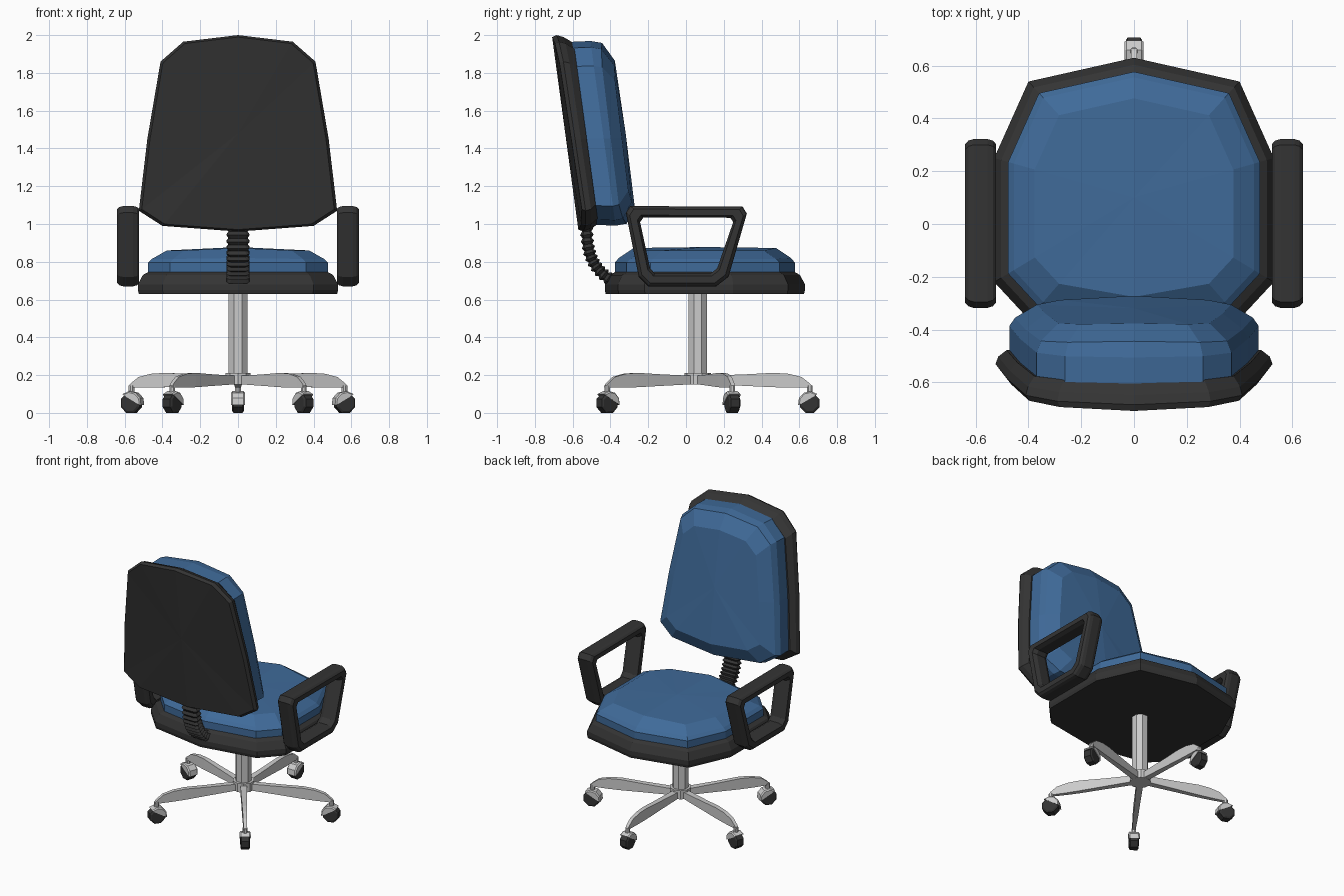
import bpy, bmesh
from math import sin, cos, pi, radians
from mathutils import Vector

if "Cube" in bpy.data.objects:
    bpy.data.objects.remove(bpy.data.objects["Cube"])


def material(name, rgb):
    m = bpy.data.materials.new(name)
    m.diffuse_color = (*rgb, 1)
    m.use_nodes = True
    m.node_tree.nodes["Principled BSDF"].inputs["Base Color"].default_value = m.diffuse_color
    return m


BLUE = material("blue_fabric", (0.05, 0.145, 0.32))
DARK = material("dark_plastic", (0.034, 0.034, 0.034))


def loft(name, rings, mat=None, closed=False, tip=None):
    """Skin a list of equal rings; cap the ends, or fan the last one to a tip."""
    bm = bmesh.new()
    vs = [[bm.verts.new(p) for p in ring] for ring in rings]
    n = len(vs[0])
    pairs = list(zip(vs, vs[1:])) + ([(vs[-1], vs[0])] if closed else [])
    for a, b in pairs:
        for i in range(n):
            j = (i + 1) % n
            bm.faces.new((a[i], a[j], b[j], b[i]))
    if not closed:
        bm.faces.new(vs[0])
        if tip:
            t = bm.verts.new(tip)
            for i in range(n):
                bm.faces.new((vs[-1][i], vs[-1][(i + 1) % n], t))
        else:
            bm.faces.new(vs[-1])
    bmesh.ops.recalc_face_normals(bm, faces=bm.faces)
    me = bpy.data.meshes.new(name)
    bm.to_mesh(me)
    bm.free()
    ob = bpy.data.objects.new(name, me)
    bpy.context.collection.objects.link(ob)
    if mat:
        me.materials.append(mat)
    return ob


def mirrored(half):
    return half + [(-x, y) for x, y in half[-2:0:-1]]


# Seat: dark pan and domed cushion share one outline
seat = mirrored([(0, .63), (.40, .54), (.53, .25), (.53, -.22), (.40, -.36), (0, -.43)])


def seat_ring(f, z, crown=0):
    return [(x * f, .1 + (y - .1) * f, z + (crown if x == 0 else 0)) for x, y in seat]


loft("seat_pan", [seat_ring(f, z) for f, z in
                  [(.99, .63), (1, .65), (1, .68), (.95, .73), (.89, .748)]], DARK)
loft("seat_cushion", [seat_ring(.9, .71), seat_ring(.9, .795), seat_ring(.86, .815, .005),
                      seat_ring(.71, .86, .013)], BLUE, tip=(0, .1, .878))

# Backrest: same idea, in a leaning plane
back = mirrored([(0, 2.0), (.29, 1.965), (.41, 1.86), (.48, 1.45), (.525, 1.07), (.40, .99), (0, .96)])


def lean(x, z, w):
    return (x, -.57 - .136 * (z - .97) + w, z)


def back_ring(fx, fz, w, bend):
    return [lean(x * fx, 1.48 + (z - 1.48) * fz, w + bend * x * x) for x, z in back]


loft("backrest_shell", [back_ring(.92, .92, .11, 0), back_ring(.98, .98, .06, .08),
                        back_ring(1, 1, .025, .1), back_ring(.97, .98, 0, .12)],
     DARK, tip=lean(0, 1.48, 0))
loft("backrest_cushion", [back_ring(.9, .93, .08, 0), back_ring(.9, .94, .2, 0),
                          back_ring(.86, .92, .26, -.1), back_ring(.70, .74, .315, -.08)],
     BLUE, tip=lean(0, 1.48, .32))

# Ribbed bellows joining seat and backrest
p0, p1, p2, p3 = (Vector((0, *p)) for p in [(-.525, 1.0), (-.53, .84), (-.49, .75), (-.37, .69)])
rings = []
N = 24
for i in range(N + 1):
    t = i / N
    u = 1 - t
    c = p0 * u**3 + p1 * 3 * u * u * t + p2 * 3 * u * t * t + p3 * t**3
    d = ((p1 - p0) * u * u + (p2 - p1) * 2 * u * t + (p3 - p2) * t * t).normalized()
    n = Vector((0, -d.z, d.y))
    hx, hn = (.062, .036) if i % 2 else (.05, .024)
    rings.append([c + Vector((a * hx, 0, 0)) + n * b * hn for a, b in
                  [(1, .6), (.75, 1), (-.75, 1), (-1, .6), (-1, -.6), (-.75, -1), (.75, -1), (1, -.6)]])
loft("backrest_bellows", rings, DARK)

# Loop armrests: outer and inner outlines with a chamfered section
outer = [(-.295, 1.095), (.30, 1.092), (.322, 1.055), (.225, .72),
         (.16, .67), (-.20, .67), (-.25, .72), (-.318, 1.06)]
inner = [(-.225, 1.035), (.235, 1.033), (.25, 1.01), (.165, .765),
         (.13, .738), (-.165, .738), (-.19, .765), (-.243, 1.01)]
section = [(0, .022), (.012, .007), (.032, 0), (.085, 0), (.105, .007), (.117, .022),
           (.117, .8), (.09, 1), (.027, 1), (0, .8)]
for side, s in (("left", -1), ("right", 1)):
    rings = []
    for (oy, oz), (iy, iz) in zip(outer, inner):
        ring = []
        for dx, k in section:
            k = k if k > .5 else k * 12
            ring.append((s * (.523 + dx), oy + (iy - oy) * k, oz + (iz - oz) * k))
        rings.append(ring)
    loft(side + "_armrest", rings, DARK, closed=True)

# Pedestal: gas column and hub
CY = .062


def cylinder(name, r, z0, z1, n=8, x=0, y=CY, mat=None):
    return loft(name, [[(x + r * cos(2 * pi * (i + .5) / n), y + r * sin(2 * pi * (i + .5) / n), z)
                        for i in range(n)] for z in (z0, z1)], mat)


cylinder("column", .054, .19, .64)
cylinder("hub", .07, .15, .212, 10)

# Five legs, each with a caster
R = .593
for k in range(5):
    a = radians(90 + 72 * k)
    d, n = Vector((cos(a), sin(a), 0)), Vector((-sin(a), cos(a), 0))

    def P(r, t, z):
        return Vector((0, CY, z)) + d * r + n * t

    loft(f"leg_{k + 1}", [[P(r, -h, z0), P(r, h, z0), P(r, h, z1), P(r, -h, z1)]
                          for r, h, z0, z1 in
                          [(.04, .022, .152, .196), (.25, .018, .143, .204), (.40, .016, .136, .212),
                           (.48, .014, .134, .207), (.55, .012, .134, .19), (.595, .011, .134, .155),
                           (.605, .01, .134, .142)]])
    c = P(R, 0, 0)
    cylinder(f"caster_stem_{k + 1}", .016, .09, .145, 8, c.x, c.y)

    def disc(radius, t, start, end, count, full):
        steps = count if full else count - 1
        return [P(R + radius * cos(radians(start + (end - start) * i / steps)), t,
                  .052 + radius * sin(radians(start + (end - start) * i / steps)))
                for i in range(count)]

    loft(f"caster_wheel_{k + 1}", [disc(r, t, 22.5, 382.5, 8, True) for r, t in
                                   [(.045, -.031), (.056, -.024), (.056, .024), (.045, .031)]], DARK)
    loft(f"caster_hood_{k + 1}", [disc(r, t, 50, 190, 5, False) for r, t in
                                  [(.056, -.036), (.063, -.028), (.063, .028), (.056, .036)]])
